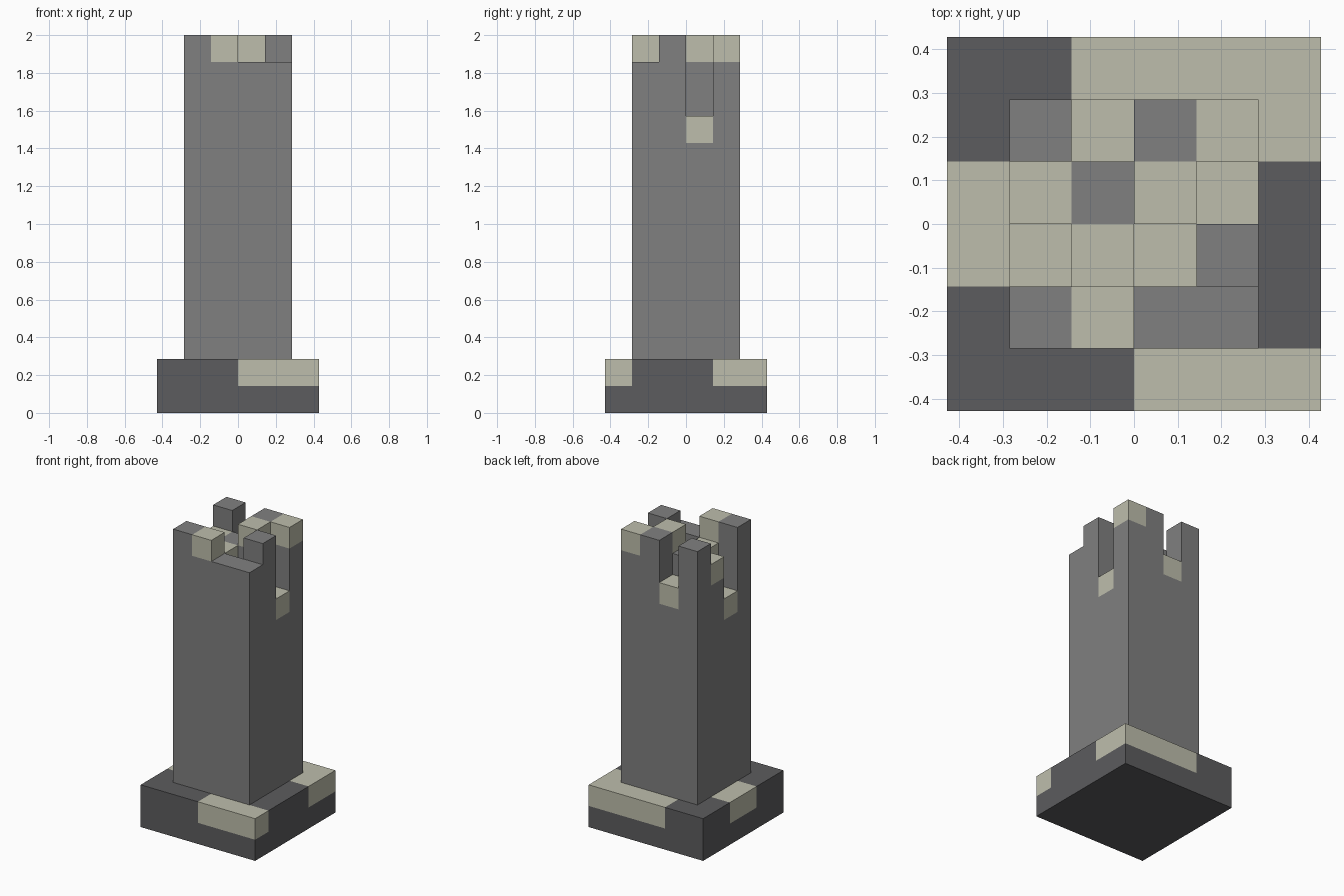
import bpy
import bmesh
from mathutils import Vector

U = 1 / 7  # edge length of one building block

cube = bpy.data.objects.get("Cube")
if cube:
    bpy.data.objects.remove(cube, do_unlink=True)


def make_material(name, rgb):
    mat = bpy.data.materials.new(name)
    mat.use_nodes = True
    mat.diffuse_color = (*rgb, 1)
    shader = mat.node_tree.nodes["Principled BSDF"]
    shader.inputs["Base Color"].default_value = (*rgb, 1)
    shader.inputs["Roughness"].default_value = 0.9
    return mat


grey_stone = make_material("grey_stone", (0.216, 0.216, 0.216))
dark_stone = make_material("dark_stone", (0.107, 0.107, 0.112))
pale_stone = make_material("pale_stone", (0.515, 0.515, 0.413))


def build_blocks(name, heights, pale, floor, stone):
    """Shell of stacked blocks; rows run back to front.
    A cell marked x in `pale` has a pale top block."""
    n = len(heights)
    bm = bmesh.new()

    def height(col, row):
        return heights[row][col] if 0 <= col < n and 0 <= row < n else floor

    def quad(corner, a, b, index):
        pts = (corner, corner + a, corner + a + b, corner + b)
        face = bm.faces.new([bm.verts.new(p * U) for p in pts])
        face.material_index = index

    ex, ey, ez = Vector((1, 0, 0)), Vector((0, 1, 0)), Vector((0, 0, 1))
    for row in range(n):
        for col in range(n):
            top = heights[row][col]
            is_pale = pale[row][col] == "x"
            base = Vector((col - n / 2, n / 2 - 1 - row, 0))
            quad(base + ez * top, ex, ey, int(is_pale))
            # walls appear only where the neighbour is lower
            walls = ((0, 1, base, ex), (1, 0, base + ex, ey),
                     (0, -1, base + ex + ey, -ex), (-1, 0, base + ey, -ey))
            for dc, dr, corner, along in walls:
                for z in range(height(col + dc, row + dr), top):
                    quad(corner + ez * z, along, ez, int(is_pale and z == top - 1))
            quad(base + ez * floor, ey, ex, 0)

    # weld the blocks and merge flat areas of one colour
    bmesh.ops.remove_doubles(bm, verts=bm.verts, dist=U / 100)
    bmesh.ops.dissolve_limit(bm, angle_limit=0.01, verts=bm.verts,
                             edges=bm.edges, delimit={"MATERIAL"})
    mesh = bpy.data.meshes.new(name)
    bm.to_mesh(mesh)
    bm.free()
    mesh.materials.append(stone)
    mesh.materials.append(pale_stone)
    obj = bpy.data.objects.new(name, mesh)
    bpy.context.collection.objects.link(obj)
    return obj


# Square plinth with pale slabs along its rim
build_blocks("plinth", [[2] * 6 for _ in range(6)],
             ["..xxxx",
              ".....x",
              "x.....",
              "x.....",
              "......",
              "...xxx"], 0, dark_stone)

# Tall shaft with a broken, uneven top
build_blocks("broken_column",
             [[14, 12, 14, 14],
              [13, 13, 14, 11],
              [11, 13, 12, 14],
              [14, 14, 13, 13]],
             [".x.x",
              "x.xx",
              "xxx.",
              ".x.."], 2, grey_stone)
